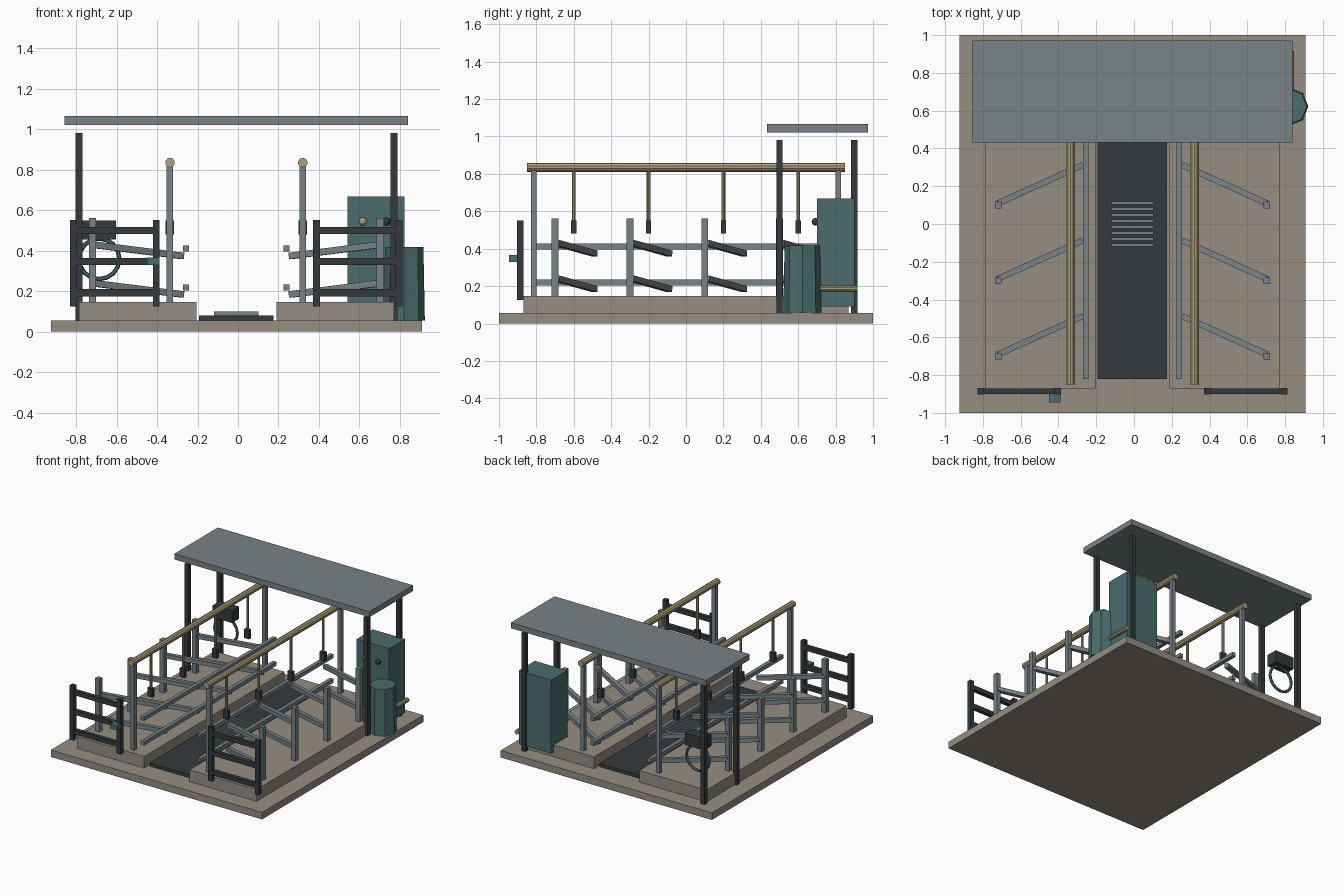
import bpy, bmesh, math
from mathutils import Vector, Matrix

if "Cube" in bpy.data.objects:
    bpy.data.objects.remove(bpy.data.objects["Cube"])

CX = -0.008  # the shed is slightly off centre because the bin overhangs the slab


def material(name, rgb):
    m = bpy.data.materials.new(name)
    m.diffuse_color = (*rgb, 1)
    m.use_nodes = True
    m.node_tree.nodes["Principled BSDF"].inputs["Base Color"].default_value = m.diffuse_color
    return m


CONCRETE = material("concrete", (0.30, 0.27, 0.225))
DARK = material("dark_metal", (0.035, 0.042, 0.045))
STEEL = material("steel", (0.19, 0.225, 0.24))
TEAL = material("teal", (0.07, 0.15, 0.15))
BRASS = material("brass", (0.42, 0.35, 0.2))


def finish(bm, name, mat):
    me = bpy.data.meshes.new(name)
    bmesh.ops.recalc_face_normals(bm, faces=bm.faces)
    bm.to_mesh(me)
    bm.free()
    ob = bpy.data.objects.new(name, me)
    ob.location.x = CX
    me.materials.append(mat)
    bpy.context.collection.objects.link(ob)
    return ob


def box(name, x, y, z, mat):
    """Box from (min, max) pairs."""
    bm = bmesh.new()
    size = [b - a for a, b in (x, y, z)]
    mid = [(a + b) / 2 for a, b in (x, y, z)]
    bmesh.ops.create_cube(bm, size=1, matrix=Matrix.Translation(mid) @ Matrix.Diagonal((*size, 1)))
    return finish(bm, name, mat)


def post(name, x, y, z, w, mat, d=None):
    d = d or w
    return box(name, (x - w / 2, x + w / 2), (y - d / 2, y + d / 2), z, mat)


def rod(name, a, b, r, mat, sides=10, r2=None):
    a, b = Vector(a), Vector(b)
    v = b - a
    bm = bmesh.new()
    m = Matrix.Translation((a + b) / 2) @ Vector((0, 0, 1)).rotation_difference(v).to_matrix().to_4x4()
    bmesh.ops.create_cone(bm, cap_ends=True, segments=sides, radius1=r,
                          radius2=r if r2 is None else r2, depth=v.length, matrix=m)
    return finish(bm, name, mat)


def beam(name, a, b, w, mat):
    """Square bar between two points, kept upright."""
    a, b = Vector(a), Vector(b)
    v = b - a
    m = Matrix.Translation((a + b) / 2) @ v.to_track_quat('Y', 'Z').to_matrix().to_4x4()
    bm = bmesh.new()
    bmesh.ops.create_cube(bm, size=1, matrix=m @ Matrix.Diagonal((w, v.length, w, 1)))
    return finish(bm, name, mat)


def span(s, a, b):
    return tuple(sorted((s * a, s * b)))


# Floor, central pit and drain grate
box("floor_slab", (-0.917, 0.917), (-1, 1), (0, 0.055), CONCRETE)
box("pit_mat", (-0.184, 0.184), (-0.82, 0.82), (0.055, 0.08), DARK)
for i in range(8):
    post("drain_slat", 0, 0.112 - i * 0.032, (0.08, 0.1), 0.22, STEEL, 0.016)

for s, side in ((-1, "left"), (1, "right")):
    # Standing platform
    box(side + "_platform", span(s, 0.197, 0.778), (-0.87, 0.87), (0.055, 0.147), CONCRETE)

    # Overhead pipe with end posts
    rod(side + "_overhead_pipe", (s * 0.328, -0.85, 0.835), (s * 0.328, 0.85, 0.835), 0.024, BRASS)
    for y in (-0.814, 0.814):
        post(side + "_pipe_post", s * 0.328, y, (0.147, 0.825), 0.032, STEEL)

    # Hanging milking units
    for y in (-0.6, -0.2, 0.2, 0.6):
        rod(side + "_drop_hose", (s * 0.328, y, 0.54), (s * 0.328, y, 0.82), 0.01, BRASS, 8)
        post(side + "_milking_cluster", s * 0.328, y, (0.48, 0.55), 0.042, DARK, 0.028)

    # Pit-side rails
    for z in (0.412, 0.219):
        post(side + "_pit_rail", s * 0.248, 0, (z - 0.015, z + 0.015), 0.03, STEEL, 1.64)

    # Angled stalls
    for y in (-0.7, -0.3, 0.1, 0.5):
        post(side + "_stall_post", s * 0.711, y, (0.147, 0.562), 0.036, STEEL)
        for z in (0.43, 0.24):
            beam(side + "_stall_bar", (s * 0.711, y + 0.01, z),
                 (s * 0.265, y + 0.212, z - 0.056), 0.032, STEEL)

    # Front gate
    for x in (0.396, 0.804):
        post(side + "_gate_post", s * x, -0.886, (0.125, 0.552), 0.034, DARK)
    for z in (0.193, 0.347, 0.5):
        box(side + "_gate_rail", span(s, 0.38, 0.82), (-0.9, -0.87), (z - 0.018, z + 0.018), DARK)

    # Roof posts
    for y in (0.5, 0.9):
        post(side + "_roof_post", s * 0.778, y, (0.055, 0.982), 0.034, DARK)

# Gate latch
box("gate_latch", (-0.442, -0.38), (-0.946, -0.897), (0.33, 0.367), TEAL)

# Roof panel
box("roof_panel", (-0.848, 0.848), (0.432, 0.972), (1.022, 1.066), STEEL)

# Control cabinet with knobs and outlet pipe
box("cabinet", (0.548, 0.83), (0.7, 0.9), (0.09, 0.667), TEAL)
for x, mat in ((0.625, BRASS), (0.741, DARK)):
    bm = bmesh.new()
    bmesh.ops.create_uvsphere(bm, u_segments=12, v_segments=8, radius=0.02,
                              matrix=Matrix.Translation((x, 0.692, 0.544)))
    finish(bm, "cabinet_knob", mat)
rod("outlet_pipe", (0.838, 0.717, 0.187), (0.838, 0.917, 0.187), 0.017, BRASS)

# Eight-sided feed bin
rod("feed_bin", (0.829, 0.622, 0.055), (0.829, 0.622, 0.418), 0.102, TEAL, 8, 0.095)

# Hose reel box and looped hose
box("hose_box", (-0.762, -0.594), (0.785, 0.875), (0.456, 0.55), DARK)
bpy.ops.mesh.primitive_torus_add(major_segments=16, minor_segments=6, major_radius=0.1,
                                 minor_radius=0.011, location=(CX - 0.678, 0.83, 0.36),
                                 rotation=(math.pi / 2, 0, 0))
hose = bpy.context.object
hose.name = "hose_loop"
hose.data.materials.append(TEAL)
